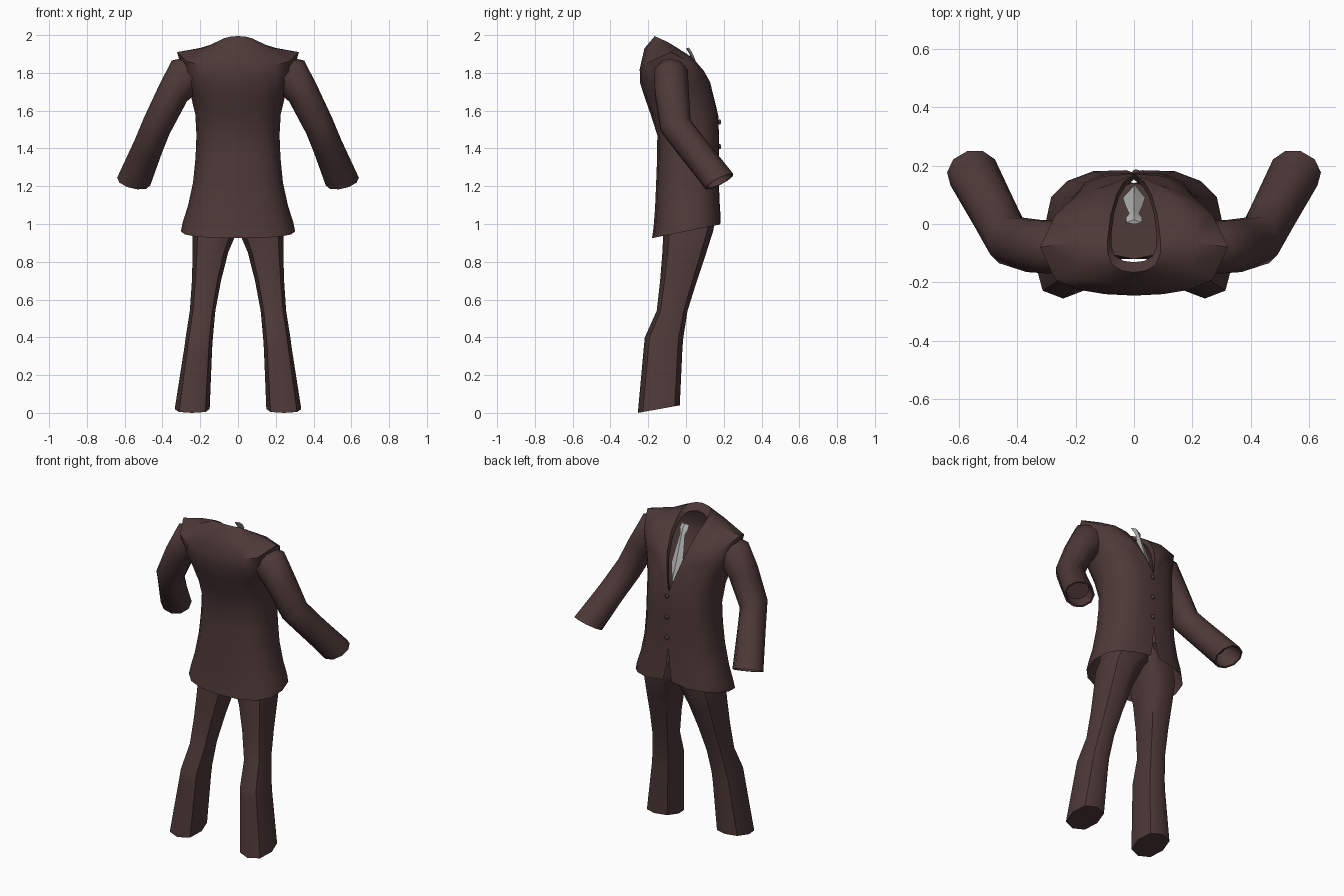
import bpy, bmesh, math
from mathutils import Vector
from mathutils.bvhtree import BVHTree

if "Cube" in bpy.data.objects:
    bpy.data.objects.remove(bpy.data.objects["Cube"])


def material(name, rgb):
    m = bpy.data.materials.new(name)
    m.diffuse_color = (*rgb, 1)
    m.use_nodes = True
    m.node_tree.nodes["Principled BSDF"].inputs["Base Color"].default_value = m.diffuse_color
    return m


BROWN = material("dark_brown_cloth", (0.075, 0.041, 0.039))
GREY = material("light_grey_silk", (0.45, 0.46, 0.44))


def finish(bm, name, mat, mirror=True, angle=50):
    """Turn a bmesh into a smooth-shaded, optionally mirrored object."""
    bmesh.ops.remove_doubles(bm, verts=bm.verts, dist=0.0005)
    bmesh.ops.recalc_face_normals(bm, faces=bm.faces)
    me = bpy.data.meshes.new(name)
    bm.to_mesh(me)
    bm.free()
    me.materials.append(mat)
    ob = bpy.data.objects.new(name, me)
    bpy.context.collection.objects.link(ob)
    if mirror:
        mod = ob.modifiers.new("mirror", 'MIRROR')
        mod.use_clip = True
        mod.merge_threshold = 0.0005
    bpy.ops.object.select_all(action='DESELECT')
    ob.select_set(True)
    bpy.context.view_layer.objects.active = ob
    bpy.ops.object.shade_smooth_by_angle(angle=math.radians(angle))
    return ob


def loft(rows, closed=False, cap_start=False, cap_end=False):
    """Skin a list of equally long point rows."""
    bm = bmesh.new()
    vs = [[bm.verts.new(p) for p in row] for row in rows]
    n = len(rows[0])
    for a, b in zip(vs, vs[1:]):
        for i in range(n if closed else n - 1):
            j = (i + 1) % n
            bm.faces.new((a[i], a[j], b[j], b[i]))
    if cap_start:
        bm.faces.new(vs[0])
    if cap_end:
        bm.faces.new(vs[-1])
    return bm


def power(v, p):
    return math.copysign(abs(v) ** p, v)


# ---- jacket body: half rings from front centre to back centre ----
COLS = 8
V_BASE = (0, 0.172, 1.57)


def jacket_ring(z, w, yf, yb, gap=0.0, tilt=0.0):
    row = []
    for j in range(COLS + 1):
        a = math.pi * j / COLS
        x = w * power(math.sin(a), 0.8) if 0 < j < COLS else 0
        y = (yf + yb) / 2 + (yf - yb) / 2 * power(math.cos(a), 0.8)
        row.append((x, y, z + tilt * (y - yb) / (yf - yb)))
    x, y, zz = row[0]
    row[0] = (gap, y - 0.008, zz + gap * 0.5)
    return row


body = [
    jacket_ring(0.925, 0.302, 0.192, -0.18, gap=0.03, tilt=0.075),
    jacket_ring(0.98, 0.292, 0.19, -0.172, gap=0.02, tilt=0.065),
    jacket_ring(1.08, 0.265, 0.186, -0.164, gap=0.01, tilt=0.03),
    jacket_ring(1.22, 0.238, 0.182, -0.158),
    jacket_ring(1.35, 0.225, 0.182, -0.153),
    jacket_ring(1.47, 0.22, 0.182, -0.152),
    jacket_ring(1.58, 0.226, 0.175, -0.187),
    jacket_ring(1.68, 0.25, 0.152, -0.222),
    jacket_ring(1.75, 0.28, 0.13, -0.244),
]
for row in body[6:]:
    row[0] = V_BASE
shoulder = [V_BASE, (.10, .128, 1.75), (.17, .09, 1.80), (.27, .03, 1.85),
            (.322, -.08, 1.91), (.27, -.19, 1.86), (.19, -.225, 1.84),
            (.10, -.24, 1.83), (0, -.245, 1.82)]
yoke = [V_BASE, (.07, .135, 1.72), (.12, .095, 1.81), (.17, .035, 1.88),
        (.20, -.06, 1.932), (.18, -.14, 1.932), (.13, -.19, 1.93),
        (.07, -.21, 1.93), (0, -.22, 1.93)]
neck = [V_BASE, (.035, .143, 1.68), (.06, .10, 1.78), (.08, .03, 1.875),
        (.09, -.05, 1.935), (.09, -.10, 1.965), (.075, -.14, 1.983),
        (.04, -.16, 1.992), (0, -.165, 1.995)]
stand = [(x * 0.86, y * 0.84 + 0.008, z - 0.04) for x, y, z in neck]

outer = loft(body + [shoulder, yoke, neck])
surface = BVHTree.FromBMesh(outer)
outer.free()
finish(loft(body + [shoulder, yoke, neck, stand]), "jacket_body", BROWN)


# ---- lapels and collar: raised band laid on the jacket around the neckline ----
def on_jacket(p, lift):
    p = Vector(p)
    hit, nor, _, _ = surface.find_nearest(p)
    if nor.dot(p - Vector((0, -0.05, 1.5))) < 0:
        nor = -nor
    q = hit + nor * lift
    if abs(p.x) < 1e-5:
        q.x = 0
    return q


def neck_at(t):
    i = min(int(t), COLS - 1)
    return Vector(neck[i]).lerp(Vector(neck[i + 1]), t - i)


LAPEL = [(0, (0, .17, 1.56)), (.6, (.06, .15, 1.65)), (1.3, (.12, .13, 1.73)),
         (2, (.175, .09, 1.80)), (2.15, (.11, .10, 1.81)),
         (2.3, (.15, .07, 1.84)), (3, (.155, .03, 1.875)),
         (4, (.14, -.06, 1.94)), (5, (.13, -.13, 1.95)),
         (6, (.10, -.175, 1.95)), (7, (.055, -.20, 1.95)),
         (8, (0, -.205, 1.95))]
STEPS = [(0, 0.003), (0.25, 0.009), (0.6, 0.010), (1, 0.010), (1.0, -0.002)]
band = [[on_jacket(neck_at(t).lerp(Vector(o), f), h) for f, h in STEPS]
        for t, o in LAPEL]
finish(loft(band), "lapels_and_collar", BROWN, angle=35)


# ---- sleeves: tube through tilted rings, folded in at the cuff ----
def sleeve_ring(c, t, a, b, n=10):
    t = Vector(t).normalized()
    u = Vector((0, 1, 0)).cross(t).normalized()
    v = t.cross(u)
    return [Vector(c) + u * a * math.cos(k * math.tau / n)
            + v * b * math.sin(k * math.tau / n) for k in range(n)]


sleeve = [
    sleeve_ring((.22, -.08, 1.81), (.8, 0, -.6), .09, .08),
    sleeve_ring((.275, -.08, 1.79), (.7, 0, -.7), .107, .094),
    sleeve_ring((.345, -.075, 1.69), (.5, 0, -.87), .085, .094),
    sleeve_ring((.43, -.055, 1.52), (.5, .25, -.83), .08, .086),
    sleeve_ring((.475, .03, 1.41), (.35, .6, -.7), .08, .082),
    sleeve_ring((.552, .177, 1.225), (.2, .45, -.87), .09, .085),
    sleeve_ring((.552, .177, 1.226), (.2, .45, -.87), .08, .075),
    sleeve_ring((.52, .12, 1.30), (.3, .5, -.8), .068, .065),
]
finish(loft(sleeve, closed=True, cap_end=True), "sleeves", BROWN)


# ---- trousers: half pelvis flowing into one leg ----
def leg_ring(z, xi, xo, yb, yf, tilt=0.0, n=8):
    row = []
    for k in range(n):
        a = k * math.tau / n
        x = (xi + xo) / 2 + (xo - xi) / 2 * power(math.cos(a), 0.8)
        y = (yf + yb) / 2 + (yf - yb) / 2 * power(math.sin(a), 0.8)
        row.append((max(0, x), y, z + tilt * (y - yb) / (yf - yb)))
    return row


leg = [
    leg_ring(1.15, -.21, .205, -.12, .14),
    leg_ring(1.02, -.12, .232, -.12, .155),
    leg_ring(.96, .005, .24, -.12, .143),
    leg_ring(.85, .052, .24, -.125, .108),
    leg_ring(.70, .09, .244, -.137, .058),
    leg_ring(.54, .12, .255, -.155, .008),
    leg_ring(.40, .133, .277, -.218, -.014),
    leg_ring(.34, .137, .285, -.224, -.019),
    leg_ring(0, .15, .335, -.255, -.033, tilt=.04),
]
finish(loft(leg, closed=True, cap_start=True, cap_end=True), "trousers", BROWN)

# ---- tie: knot and blade with a shallow ridge ----
TIE = [(.005, 1.93, .026), (.022, 1.905, .028), (.035, 1.875, .017),
       (.06, 1.80, .028), (.09, 1.71, .038), (.128, 1.62, .003)]
tie = [[(w, y, z), (0, y + .010, z + .004), (-w, y, z), (0, y - .006, z)]
       for y, z, w in TIE]
finish(loft(tie, closed=True, cap_start=True, cap_end=True), "tie", GREY,
       mirror=False, angle=30)

# ---- three front buttons ----
bm = bmesh.new()
for z in (1.54, 1.41, 1.28):
    new = bmesh.ops.create_uvsphere(bm, u_segments=10, v_segments=6, radius=0.014)
    bmesh.ops.scale(bm, vec=(1, 0.6, 1), verts=new['verts'])
    bmesh.ops.translate(bm, vec=(0.008, 0.178, z), verts=new['verts'])
finish(bm, "front_buttons", BROWN, mirror=False)
